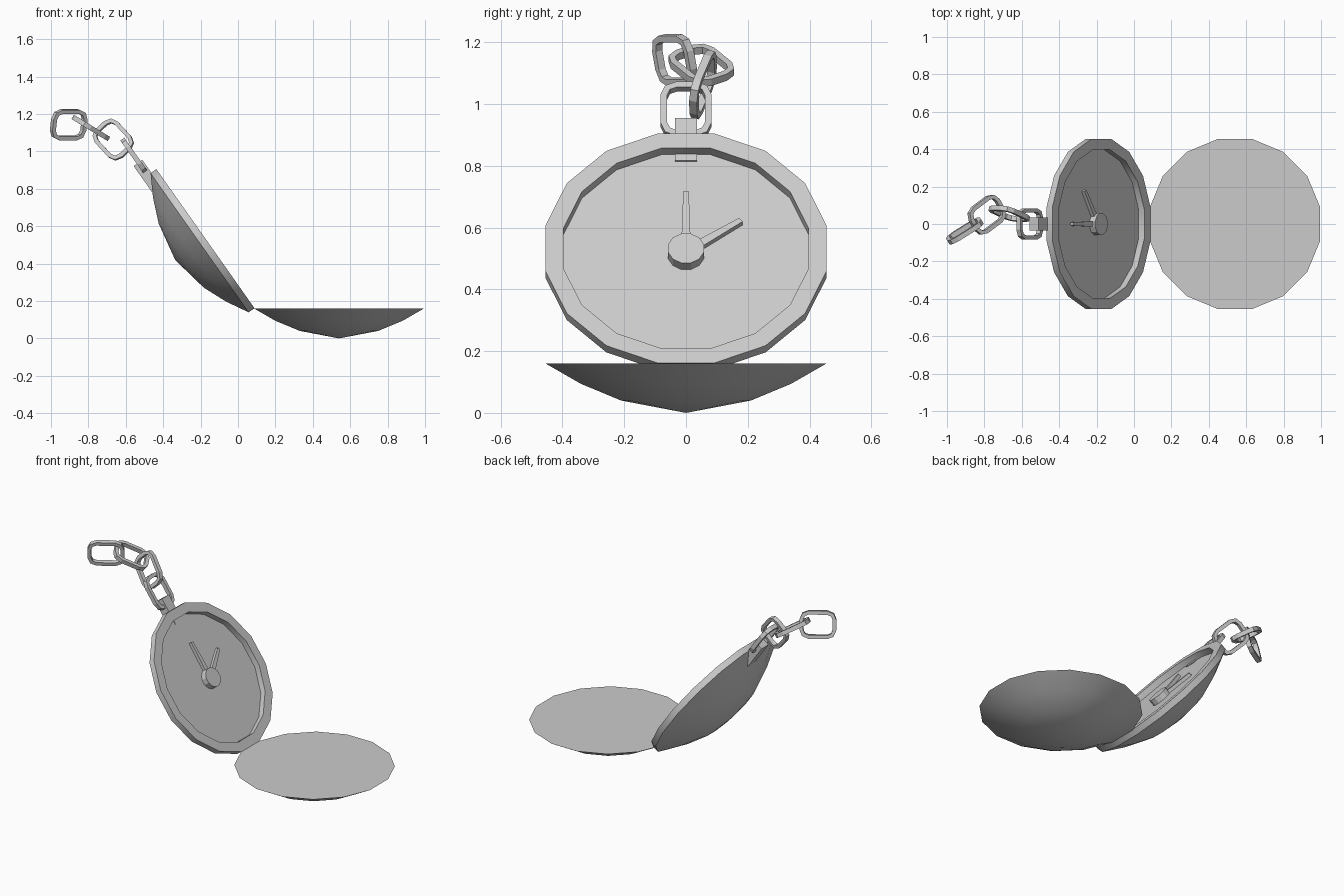
import bpy, bmesh
from math import sin, cos, pi, radians
from mathutils import Vector, Matrix

if "Cube" in bpy.data.objects:
    bpy.data.objects.remove(bpy.data.objects["Cube"])


def finish(name, bm, matrix, smooth=False):
    bmesh.ops.recalc_face_normals(bm, faces=bm.faces)
    mesh = bpy.data.meshes.new(name)
    bm.to_mesh(mesh)
    bm.free()
    ob = bpy.data.objects.new(name, mesh)
    bpy.context.collection.objects.link(ob)
    ob.matrix_world = matrix
    if smooth:
        bpy.ops.object.select_all(action='DESELECT')
        ob.select_set(True)
        bpy.context.view_layer.objects.active = ob
        bpy.ops.object.shade_smooth_by_angle(angle=radians(30))
    return ob


def frame(origin, x_axis, z_axis):
    """Matrix with local x and z along the given axes."""
    x = Vector(x_axis).normalized()
    z = Vector(z_axis)
    z = (z - x * z.dot(x)).normalized()
    m = Matrix((x, z.cross(x), z)).transposed().to_4x4()
    m.translation = origin
    return m


def lathe(name, profile, sides, matrix, smooth):
    """Revolve (apothem, height) points; radius 0 gives a pole."""
    bm = bmesh.new()
    rings = []
    for r, z in profile:
        if r == 0:
            rings.append([bm.verts.new((0, 0, z))] * sides)
        else:
            R = r / cos(pi / sides)
            angles = [(i + 0.5) * 2 * pi / sides for i in range(sides)]
            rings.append([bm.verts.new((R * cos(a), R * sin(a), z)) for a in angles])
    for a, b in zip(rings, rings[1:]):
        for i in range(sides):
            j = (i + 1) % sides
            bm.faces.new(list(dict.fromkeys((a[i], a[j], b[j], b[i]))))
    return finish(name, bm, matrix, smooth)


def prism(name, outline, z0, z1, matrix):
    bm = bmesh.new()
    face = bm.faces.new([bm.verts.new((x, y, z0)) for x, y in outline])
    out = bmesh.ops.extrude_face_region(bm, geom=[face], use_keep_orig=True)
    for v in out['geom']:
        if isinstance(v, bmesh.types.BMVert):
            v.co.z = z1
    return finish(name, bm, matrix)


def rounded(hx, hy, r):
    """Rounded rectangle, three points per corner."""
    pts = []
    for k, (sx, sy) in enumerate(((1, 1), (-1, 1), (-1, -1), (1, -1))):
        for s in range(3):
            a = k * pi / 2 + s * pi / 4
            pts.append((sx * (hx - r) + r * cos(a), sy * (hy - r) + r * sin(a)))
    return pts


def link(name, center, along, normal):
    bar, t = 0.022, 0.013
    outer = rounded(0.107, 0.083, 0.053)
    inner = rounded(0.107 - bar, 0.083 - bar, 0.053 - bar)
    bm = bmesh.new()
    loops = [[bm.verts.new((x, y, z)) for x, y in pts]
             for pts, z in ((outer, t), (inner, t), (inner, -t), (outer, -t))]
    n = len(outer)
    for a, b in zip(loops, loops[1:] + loops[:1]):
        for i in range(n):
            j = (i + 1) % n
            bm.faces.new((a[i], a[j], b[j], b[i]))
    return finish(name, bm, frame(center, along, normal))


# open lid lying flat
lathe("lid", [(0, 0), (0.455, 0), (0.34, -0.066), (0.21, -0.12), (0, -0.16)],
      16, Matrix.Translation((0.54, 0, 0.16)), True)

# tilted case: local x points to twelve o'clock, local z out of the dial
tilt = radians(54.8)
up = Vector((-cos(tilt), 0, sin(tilt)))
out = Vector((sin(tilt), 0, cos(tilt)))
case = frame((-0.174, 0, 0.533), up, out)
lathe("case", [(0, -0.037), (0.397, -0.037), (0.397, 0), (0.455, 0), (0.455, -0.038),
               (0.34, -0.103), (0.21, -0.158), (0, -0.198)], 16, case, True)

# dial hub and hands
lathe("hub", [(0, -0.04), (0.058, -0.04), (0.058, 0), (0, 0)], 12, case, False)
for name, angle, length in (("minute_hand", 0, 0.236), ("hour_hand", -55, 0.217)):
    shape = [(0, -0.016), (length, -0.009), (length, 0.009), (0, 0.016)]
    prism(name, shape, -0.036, -0.016, case @ Matrix.Rotation(radians(angle), 4, 'Z'))

# stem block behind the rim
prism("stem", [(0.37, -0.035), (0.539, -0.035), (0.539, 0.035), (0.37, 0.035)],
      -0.09, -0.033, case)

# chain links: centre, long axis, plane normal
chain = [
    ((-0.557, 0, 0.978), up, out),
    ((-0.667, 0.055, 1.063), (-0.65, 0.30, 0.70), (0.22, 1, -0.22)),
    ((-0.787, 0.05, 1.125), (-0.72, -0.54, 0.44), (0.52, 0, 0.855)),
    ((-0.905, -0.037, 1.142), (0.85, 0.53, 0), (0.53, -0.85, -0.21)),
]
for i, (c, a, n) in enumerate(chain):
    link(f"chain_link_{i + 1}", c, a, n)
